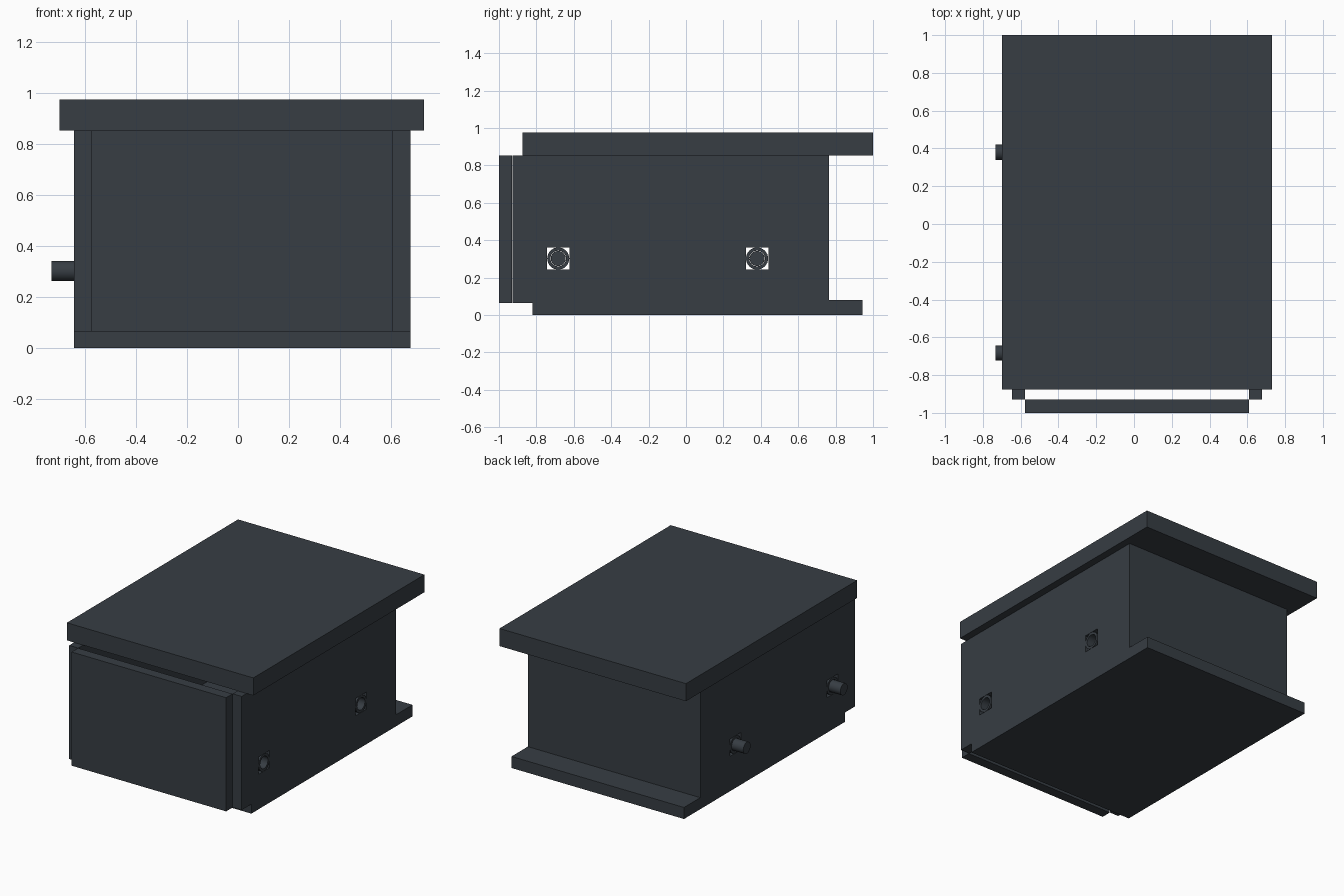
import bpy, bmesh, math
from mathutils import Matrix

if "Cube" in bpy.data.objects:
    bpy.data.objects.remove(bpy.data.objects["Cube"])

mat = bpy.data.materials.new("dark slate")
mat.diffuse_color = (0.038, 0.047, 0.057, 1)
mat.use_nodes = True
mat.node_tree.nodes["Principled BSDF"].inputs["Base Color"].default_value = mat.diffuse_color

HOLES_Y = (-0.683, 0.38)
HOLE_Z = 0.302


def finish(name, bm):
    bmesh.ops.recalc_face_normals(bm, faces=bm.faces)
    me = bpy.data.meshes.new(name)
    bm.to_mesh(me)
    bm.free()
    me.materials.append(mat)
    ob = bpy.data.objects.new(name, me)
    bpy.context.collection.objects.link(ob)
    return ob


def box(name, x, y, z):
    bm = bmesh.new()
    size = Matrix.Diagonal((x[1] - x[0], y[1] - y[0], z[1] - z[0], 1))
    mid = Matrix.Translation((sum(x) / 2, sum(y) / 2, sum(z) / 2))
    bmesh.ops.create_cube(bm, size=1, matrix=mid @ size)
    return finish(name, bm)


def smooth(ob):
    bpy.ops.object.select_all(action='DESELECT')
    ob.select_set(True)
    bpy.context.view_layer.objects.active = ob
    bpy.ops.object.shade_smooth_by_angle(angle=math.radians(35))


def lathe(name, profile, y):
    """Spin a closed (x, radius) profile about an axis along x."""
    bm = bmesh.new()
    n = 32
    rings = []
    for i in range(n):
        a = 2 * math.pi * i / n
        rings.append([bm.verts.new((px, y + r * math.cos(a), HOLE_Z + r * math.sin(a)))
                      for px, r in profile])
    m = len(profile)
    for i in range(n):
        p, q = rings[i], rings[(i + 1) % n]
        for j in range(m):
            k = (j + 1) % m
            bm.faces.new((p[j], p[k], q[k], q[j]))
    smooth(finish(name, bm))


def pin(name, x0, x1, r, y):
    bm = bmesh.new()
    mx = Matrix.Translation(((x0 + x1) / 2, y, HOLE_Z)) @ Matrix.Rotation(math.pi / 2, 4, 'Y')
    bmesh.ops.create_cone(bm, cap_ends=True, segments=32, radius1=r, radius2=r,
                          depth=x1 - x0, matrix=mx)
    smooth(finish(name, bm))


# Overhanging lid, base plate, loose front panel and back panel
box("lid", (-0.70, 0.73), (-0.875, 1.0), (0.853, 0.975))
box("base", (-0.645, 0.678), (-0.822, 0.943), (0, 0.08))
box("front_panel", (-0.576, 0.609), (-1.0, -0.93), (0.065, 0.853))
box("back_panel", (-0.576, 0.609), (0.695, 0.765), (0.08, 0.853))

# Side panels with square through holes
for side, x in (("left", (-0.645, -0.576)), ("right", (0.609, 0.678))):
    panel = box(side + "_side_panel", x, (-0.928, 0.765), (0.065, 0.853))
    bpy.context.view_layer.objects.active = panel
    for y in HOLES_Y:
        cutter = box("hole_cutter", (x[0] - 0.05, x[1] + 0.05),
                     (y - 0.06, y + 0.06), (HOLE_Z - 0.06, HOLE_Z + 0.06))
        cutter.hide_render = True
        mod = panel.modifiers.new("hole", 'BOOLEAN')
        mod.operation = 'DIFFERENCE'
        mod.solver = 'EXACT'
        mod.object = cutter
        bpy.ops.object.modifier_apply(modifier=mod.name)
        bpy.data.objects.remove(cutter)

# Round sockets in every hole, dowel pins on the left
for i, y in enumerate(HOLES_Y):
    for side, (a, b) in (("left", (-0.645, -0.576)), ("right", (0.609, 0.678))):
        lathe(f"{side}_socket_{i}", [(a, 0.042), (b, 0.042), (b, 0.059), (a, 0.059)], y)
    pin(f"dowel_pin_{i}", -0.733, -0.576, 0.04, y)
